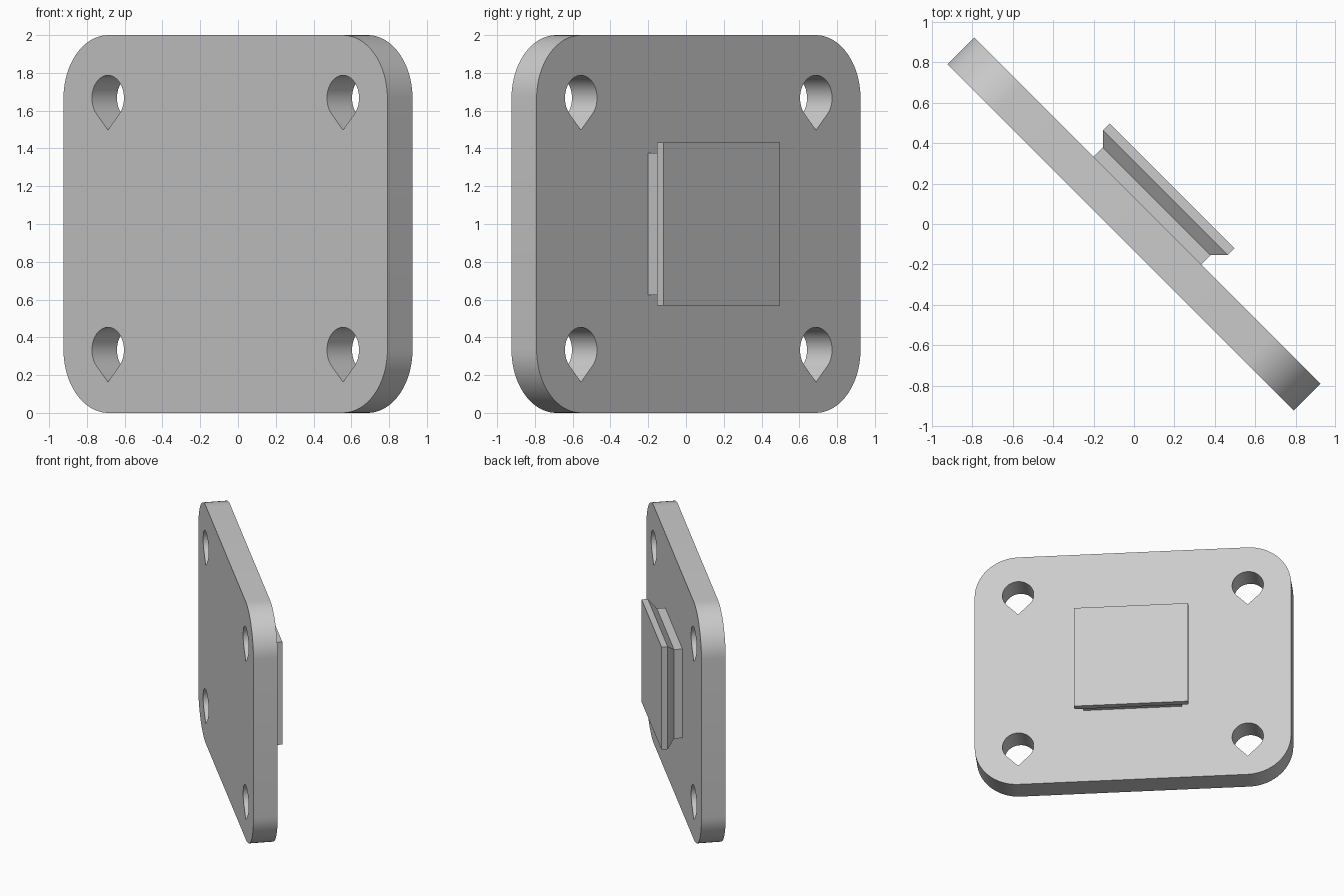
import bpy, bmesh
from math import radians, sin, cos, sqrt
from mathutils import Matrix

cube = bpy.data.objects.get("Cube")
if cube:
    bpy.data.objects.remove(cube, do_unlink=True)

grey = bpy.data.materials.new("light grey")
grey.use_nodes = True
grey.diffuse_color = (0.6, 0.6, 0.6, 1)
grey.node_tree.nodes["Principled BSDF"].inputs["Base Color"].default_value = grey.diffuse_color

# The part stands upright, turned diagonally: local x runs along it, local y out of its back
TURN = Matrix.Translation((0, 0, 1)) @ Matrix.Rotation(radians(-45), 4, "Z")
HALF_LENGTH, HALF_HEIGHT, HALF_DEPTH = 1.2127, 1.0, 0.094
CORNER, HOLE = 0.335, 0.12


def loft(name, sections):
    """Join (outline, depth) sections into a closed solid; outlines are (x, z) points."""
    bm = bmesh.new()
    rings = [[bm.verts.new((x, y, z)) for x, z in outline] for outline, y in sections]
    for a, b in zip(rings, rings[1:]):
        for i in range(len(a)):
            j = (i + 1) % len(a)
            bm.faces.new((a[i], a[j], b[j], b[i]))
    bm.faces.new(rings[0])
    bm.faces.new(rings[-1])
    bmesh.ops.recalc_face_normals(bm, faces=bm.faces[:])
    mesh = bpy.data.meshes.new(name)
    bm.to_mesh(mesh)
    bm.free()
    mesh.materials.append(grey)
    ob = bpy.data.objects.new(name, mesh)
    bpy.context.collection.objects.link(ob)
    ob.matrix_world = TURN
    return ob


def arc(cx, cz, r, start, end, steps):
    angles = [radians(start + (end - start) * i / steps) for i in range(steps + 1)]
    return [(cx + r * cos(a), cz + r * sin(a)) for a in angles]


def rectangle(w, h):
    return [(-w, -h), (w, -h), (w, h), (-w, h)]


def activate(ob):
    bpy.ops.object.select_all(action="DESELECT")
    ob.select_set(True)
    bpy.context.view_layer.objects.active = ob


# Rounded mounting plate
outline = []
for k, (sx, sz) in enumerate([(1, 1), (-1, 1), (-1, -1), (1, -1)]):
    outline += arc(sx * (HALF_LENGTH - CORNER), sz * (HALF_HEIGHT - CORNER),
                   CORNER, 90 * k, 90 * k + 90, 16)
plate = loft("mounting_plate", [(outline, -HALF_DEPTH), (outline, HALF_DEPTH)])

# Teardrop screw holes, pointed at the bottom
for sx in (-1, 1):
    for sz in (-1, 1):
        cx, cz = sx * 0.88, sz * 0.667
        drop = arc(cx, cz, HOLE, -45, 225, 36) + [(cx, cz - HOLE * sqrt(2))]
        cutter = loft("hole_cutter", [(drop, -0.3), (drop, 0.3)])
        cutter.hide_render = True
        cut = plate.modifiers.new("screw hole", "BOOLEAN")
        cut.operation = "DIFFERENCE"
        cut.solver = "EXACT"
        cut.object = cutter
        activate(plate)
        bpy.ops.object.modifier_apply(modifier=cut.name)
        bpy.data.objects.remove(cutter, do_unlink=True)

activate(plate)
bpy.ops.object.shade_smooth_by_angle(angle=radians(30))

# Square mounting stud on the back: neck, flare and cap
neck, cap = rectangle(0.377, 0.375), rectangle(0.437, 0.432)
loft("mounting_stud", [(neck, HALF_DEPTH), (neck, 0.159), (cap, 0.219), (cap, 0.267)])
